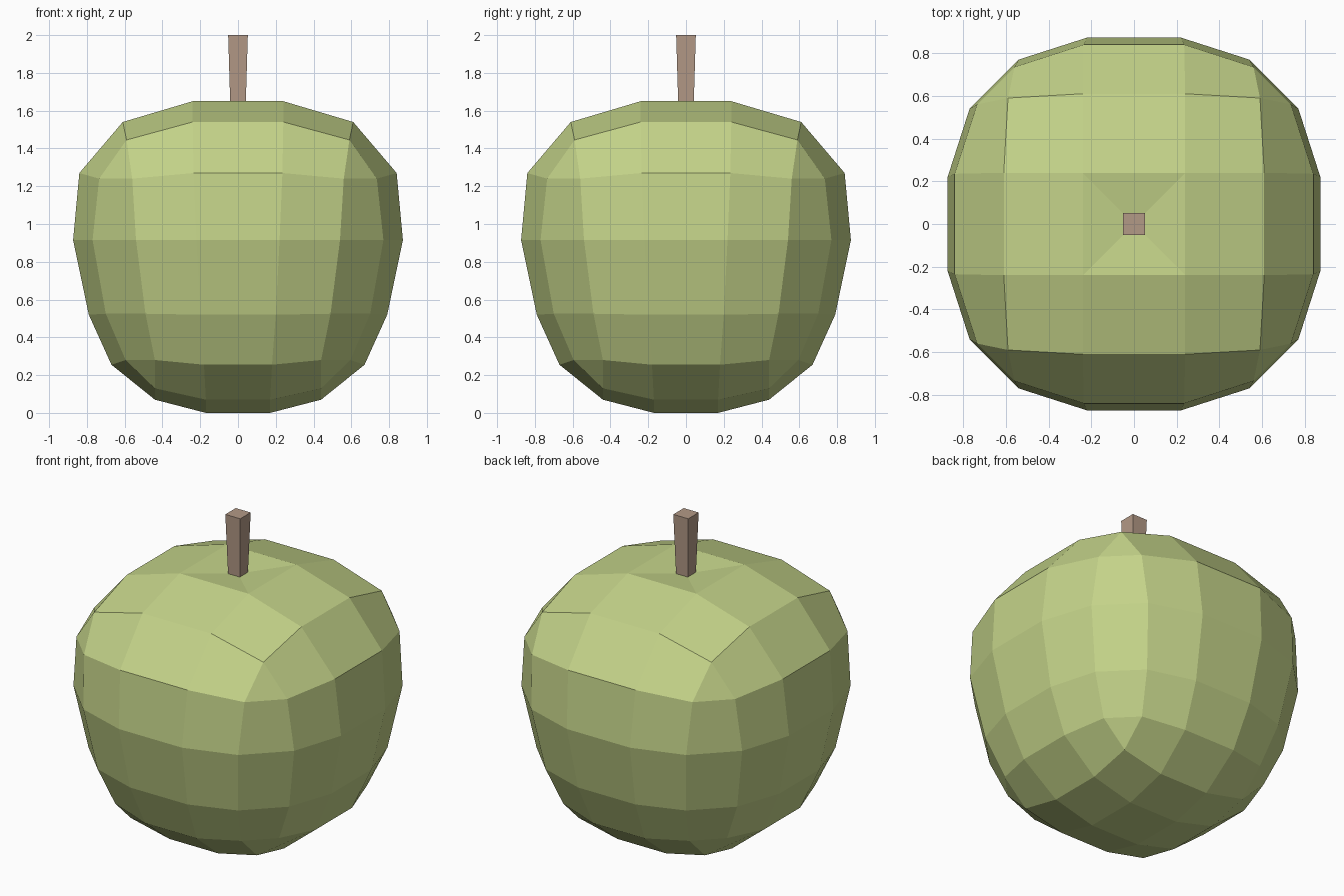
import bpy, bmesh
from mathutils import Vector

if "Cube" in bpy.data.objects:
    bpy.data.objects.remove(bpy.data.objects["Cube"])


def finish(bm, name, color):
    bmesh.ops.remove_doubles(bm, verts=bm.verts, dist=0.001)
    bmesh.ops.recalc_face_normals(bm, faces=bm.faces)
    mesh = bpy.data.meshes.new(name)
    bm.to_mesh(mesh)
    bm.free()
    mat = bpy.data.materials.new(name + "_color")
    mat.diffuse_color = (*color, 1)
    mat.use_nodes = True
    mat.node_tree.nodes["Principled BSDF"].inputs["Base Color"].default_value = mat.diffuse_color
    mesh.materials.append(mat)
    obj = bpy.data.objects.new(name, mesh)
    bpy.context.collection.objects.link(obj)
    return obj


def quarter_turns(points):
    # repeat one quadrant's points around the z axis
    out = []
    for _ in range(4):
        out += points
        points = [(-y, x, z) for x, y, z in points]
    return out


def ring(bm, m, a, d, c, zm, zc):
    pts = [(m, a, zm), (d, c, zc), (c, d, zc), (a, m, zm)]
    return [bm.verts.new(p) for p in quarter_turns(pts)]


def cap(bm, outer, e, z, centre_z=None):
    # three by three grid closing the top or bottom
    inner = [bm.verts.new(p) for p in quarter_turns([(e, e, z)])]
    for q in range(4):
        i, n = 4 * q, (q + 1) % 4
        bm.faces.new((outer[i], outer[i + 1], outer[i + 3], inner[q]))
        bm.faces.new((inner[q], outer[i + 3], outer[(i + 4) % 16], inner[n]))
    if centre_z is None:
        bm.faces.new(inner)
    else:
        centre = bm.verts.new((0, 0, centre_z))
        for q in range(4):
            bm.faces.new((inner[q], inner[(q + 1) % 4], centre))


# fruit body: rounded box rings from bottom to top
# (side distance, side half width, corner far, corner near, side z, corner z)
rows = [
    (0.44, 0.17, 0.44, 0.44, 0.07, 0.13),
    (0.67, 0.18, 0.595, 0.44, 0.255, 0.28),
    (0.79, 0.20, 0.70, 0.49, 0.52, 0.525),
    (0.873, 0.22, 0.77, 0.54, 0.915, 0.915),
    (0.84, 0.235, 0.735, 0.56, 1.27, 1.24),
    (0.61, 0.24, 0.59, 0.59, 1.54, 1.445),
]
bm = bmesh.new()
rings = [ring(bm, *r) for r in rows]
for lo, hi in zip(rings, rings[1:]):
    for i in range(16):
        j = (i + 1) % 16
        bm.faces.new((lo[i], lo[j], hi[j], hi[i]))
cap(bm, rings[0], 0.17, 0.0)
cap(bm, rings[-1], 0.24, 1.65, 1.62)
finish(bm, "fruit_body", (0.55, 0.65, 0.25))

# stem: tapered square post
bm = bmesh.new()
bmesh.ops.create_cube(bm, size=1)
for v in bm.verts:
    half, z = (0.052, 2.0) if v.co.z > 0 else (0.04, 1.6)
    v.co = Vector((2 * half * v.co.x, 2 * half * v.co.y, z))
finish(bm, "stem", (0.45, 0.32, 0.24))
